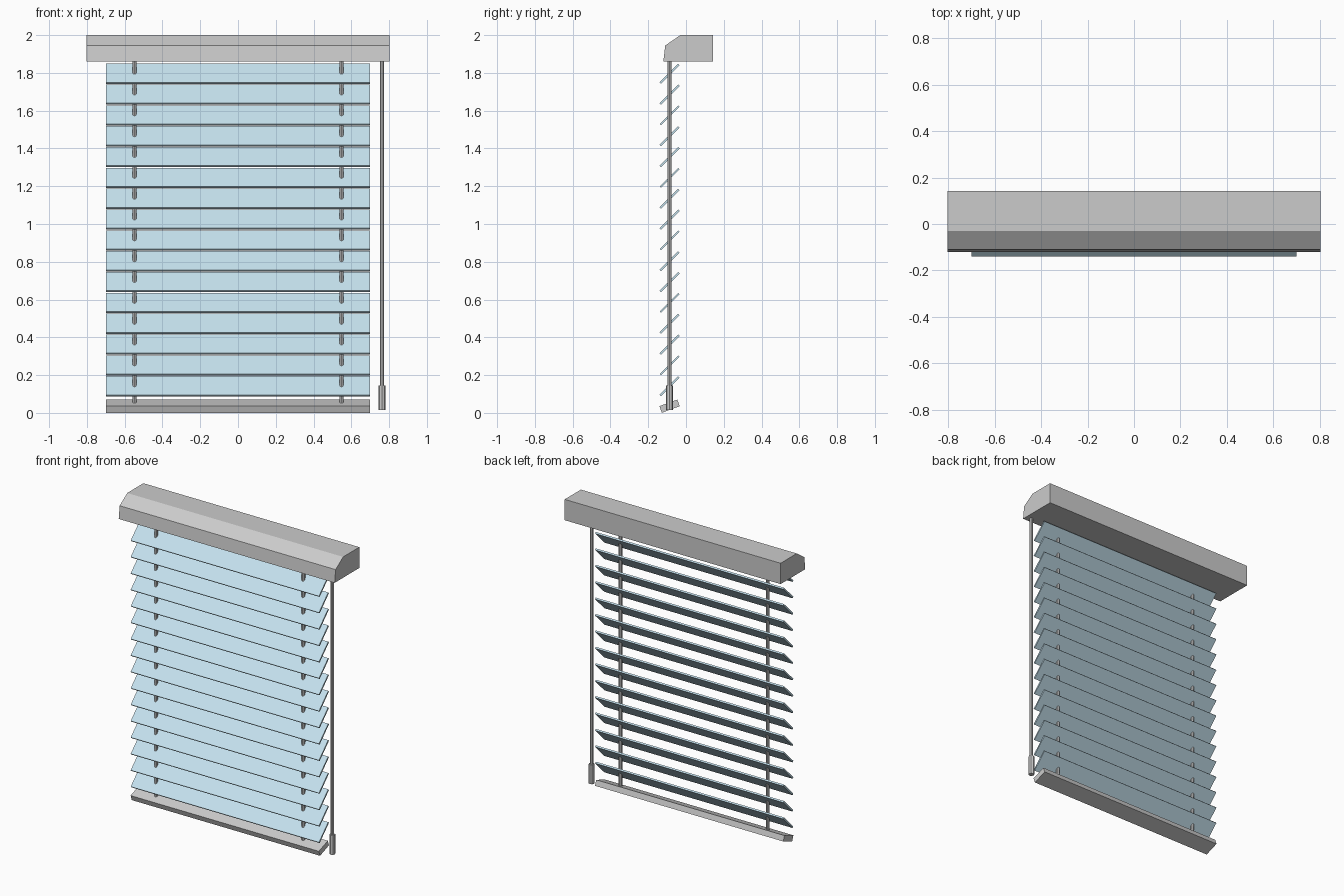
import bpy, bmesh, math

if "Cube" in bpy.data.objects:
    bpy.data.objects.remove(bpy.data.objects["Cube"])

Y = -0.087  # depth of the blind's hanging plane


def extrude_profile(name, profile, half_width):
    """Extrude a (y, z) outline along x."""
    bm = bmesh.new()
    face = bm.faces.new([bm.verts.new((-half_width, y, z)) for y, z in profile])
    ext = bmesh.ops.extrude_face_region(bm, geom=[face])
    moved = [v for v in ext["geom"] if isinstance(v, bmesh.types.BMVert)]
    bmesh.ops.translate(bm, verts=moved, vec=(2 * half_width, 0, 0))
    bmesh.ops.recalc_face_normals(bm, faces=bm.faces)
    mesh = bpy.data.meshes.new(name)
    bm.to_mesh(mesh)
    bm.free()
    obj = bpy.data.objects.new(name, mesh)
    bpy.context.collection.objects.link(obj)
    return obj


def rod(name, x, z0, z1, radius):
    bpy.ops.mesh.primitive_cylinder_add(vertices=8, radius=radius, depth=z1 - z0,
                                        location=(x, Y, (z0 + z1) / 2))
    bpy.context.object.name = name


def tilted_rect(cy, cz, length, thick, angle):
    c, s = math.cos(angle), math.sin(angle)
    corners = [(-1, -1), (1, -1), (1, 1), (-1, 1)]
    return [(cy + a * length / 2 * c - b * thick / 2 * s,
             cz + a * length / 2 * s + b * thick / 2 * c) for a, b in corners]


# Head box with bevelled front
extrude_profile("head_box", [(-0.12, 1.86), (-0.11, 1.945), (-0.03, 2.0),
                             (0.142, 2.0), (0.142, 1.86)], 0.803)

# Tilted slats
blue = bpy.data.materials.new("slat_blue")
blue.diffuse_color = (0.56, 0.76, 0.86, 1)
blue.use_nodes = True
blue.node_tree.nodes["Principled BSDF"].inputs["Base Color"].default_value = blue.diffuse_color
for i in range(16):
    z = 0.141 + i * 0.1103
    slat = extrude_profile(f"slat_{i + 1}",
                           tilted_rect(Y, z, 0.139, 0.011, math.radians(45)), 0.70)
    slat.data.materials.append(blue)

# Bottom rail
extrude_profile("bottom_rail", tilted_rect(Y, 0.0355, 0.101, 0.0375, math.radians(20)), 0.70)

# Ladder cords
for side, x in (("left", -0.548), ("right", 0.548)):
    rod(f"cord_{side}", x, 0.04, 1.88, 0.011)

# Tilt wand and its handle
rod("tilt_wand", 0.763, 0.13, 1.88, 0.011)
rod("wand_handle", 0.763, 0.016, 0.146, 0.018)
